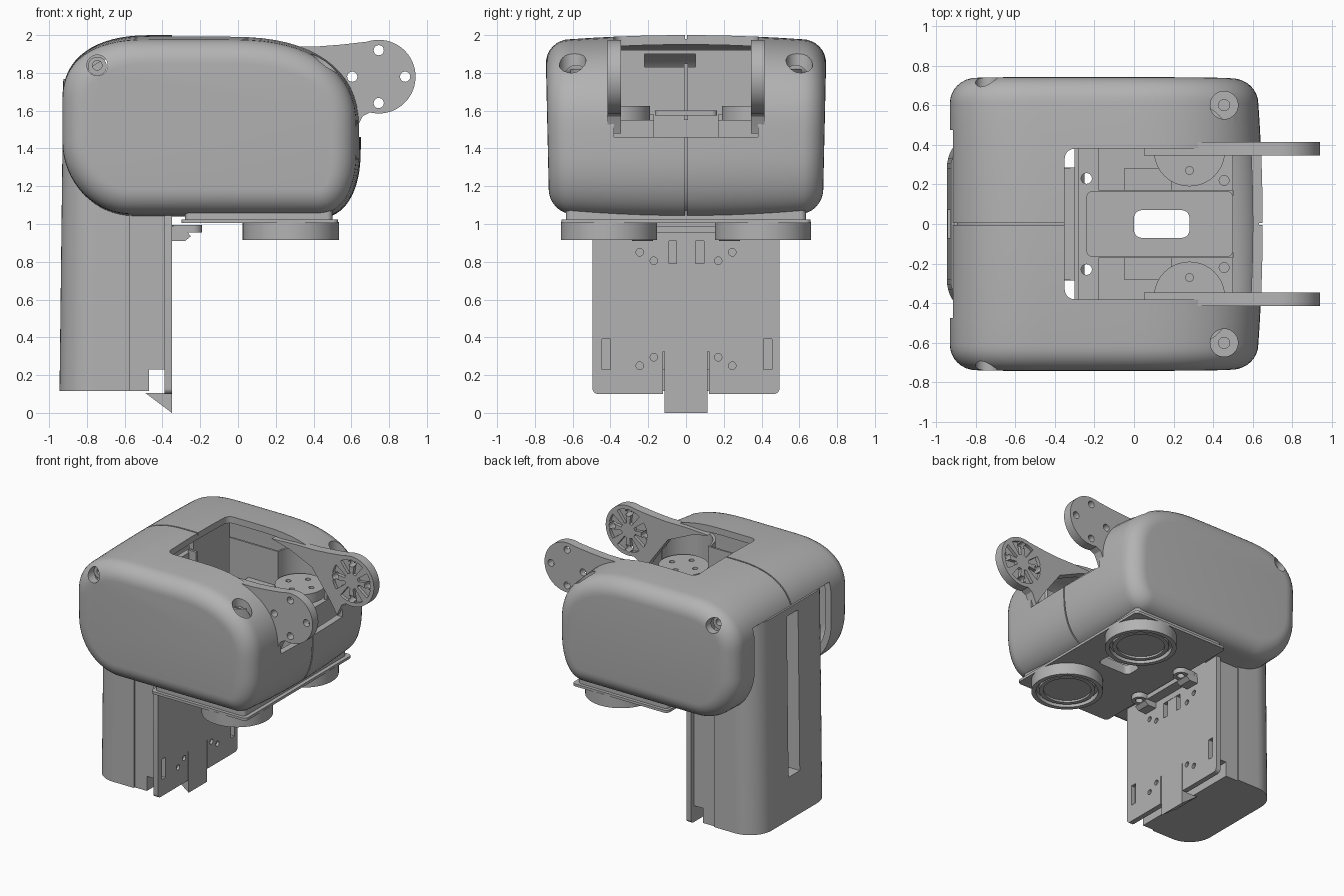
import bpy, bmesh, math

cube = bpy.data.objects.get("Cube")
if cube:
    bpy.data.objects.remove(cube, do_unlink=True)

grey = bpy.data.materials.new("plain grey")
grey.use_nodes = True
colour = (0.45, 0.45, 0.45, 1)
grey.diffuse_color = colour
grey.node_tree.nodes["Principled BSDF"].inputs["Base Color"].default_value = colour


def finish(name, bm):
    bmesh.ops.recalc_face_normals(bm, faces=bm.faces)
    mesh = bpy.data.meshes.new(name)
    bm.to_mesh(mesh)
    bm.free()
    mesh.materials.append(grey)
    obj = bpy.data.objects.new(name, mesh)
    bpy.context.collection.objects.link(obj)
    return obj


def place(axis, u, v, w):
    return {"x": (w, u, v), "y": (u, w, v), "z": (u, v, w)}[axis]


def prism(name, axis, lo, hi, *outlines):
    """Straight extrusion of one or more outlines along an axis."""
    bm = bmesh.new()
    for pts in outlines:
        a = [bm.verts.new(place(axis, u, v, lo)) for u, v in pts]
        b = [bm.verts.new(place(axis, u, v, hi)) for u, v in pts]
        bm.faces.new(a)
        bm.faces.new(b)
        for i in range(len(pts)):
            j = (i + 1) % len(pts)
            bm.faces.new((a[i], a[j], b[j], b[i]))
    return finish(name, bm)


def arc(cx, cy, r, start, end, n=12):
    angles = [math.radians(start + (end - start) * i / n) for i in range(n + 1)]
    return [(cx + r * math.cos(t), cy + r * math.sin(t)) for t in angles]


def circle(cx, cy, r, n=40):
    return arc(cx, cy, r, 0, 360, n)[:-1]


def rect(u0, u1, v0, v1, r=0):
    if not r:
        return [(u0, v0), (u1, v0), (u1, v1), (u0, v1)]
    return (arc(u1 - r, v1 - r, r, 0, 90, 8) + arc(u0 + r, v1 - r, r, 90, 180, 8)
            + arc(u0 + r, v0 + r, r, 180, 270, 8) + arc(u1 - r, v0 + r, r, 270, 360, 8))


def box(name, x0, x1, y0, y1, z0, z1):
    return prism(name, "z", z0, z1, rect(x0, x1, y0, y1))


def cut(obj, *cutters):
    for cutter in cutters:
        cutter.hide_render = True
        mod = obj.modifiers.new("cut", "BOOLEAN")
        mod.object, mod.operation, mod.solver = cutter, "DIFFERENCE", "EXACT"
        bpy.context.view_layer.objects.active = obj
        bpy.ops.object.modifier_apply(modifier=mod.name)
        bpy.data.objects.remove(cutter, do_unlink=True)
    return obj


def shell_section(inset, bow):
    """Side outline from four squarish corners; the rear edge does not bow."""
    pts = []
    corners = [(-0.05, 1.5, 0.7, 0.5, 0, 2.4), (-0.45 - bow, 1.65, 0.48, 0.35, 90, 2.4),
               (-0.54 - bow, 1.44, 0.39, 0.41, 180, 2), (0.42, 1.4, 0.23, 0.37, 270, 2.3)]
    for cx, cz, rx, rz, start, power in corners:
        for u, v in arc(0, 0, 1, start, start + 90, 16):
            u = math.copysign(abs(u) ** (2 / power), u)
            v = math.copysign(abs(v) ** (2 / power), v)
            pts.append((cx + (rx - inset - bow) * u, cz + (rz - inset - bow) * v))
    return pts


def shell_loft(name, wall):
    """Bowed sections across the width with rounded ends."""
    half = [(0.615 * t, 0, 0.022 * t * t) for t in (0, 0.2, 0.4, 0.6, 0.8, 1)]
    half += [(0.615 + 0.13 * math.sin(t), 0.13 * (1 - math.cos(t)), 0.022)
             for t in [math.pi / 2 * k / 8 for k in range(1, 9)]]
    stations = [(-y, i, b) for y, i, b in reversed(half[1:])] + half
    bm = bmesh.new()
    rings = []
    for y, inset, bow in stations:
        y *= 1 - wall / 0.745
        rings.append([bm.verts.new((x, y * (0.97 + 0.03 * (z - 1)), z))
                      for x, z in shell_section(inset + wall, bow)])
    for a, b in zip(rings, rings[1:]):
        for i in range(len(a)):
            j = (i + 1) % len(a)
            bm.faces.new((a[i], a[j], b[j], b[i]))
    bm.faces.new(rings[0])
    bm.faces.new(rings[-1])
    bmesh.ops.remove_doubles(bm, verts=bm.verts, dist=0.0002)
    return finish(name, bm)


# Hollow outer shell with a shallow seam, the top opening and recesses
seam = cut(box("seam", -1.2, 1.2, -0.005, 0.005, 0.8, 2.5), shell_loft("seam_core", 0.02))
shell = cut(
    shell_loft("outer_shell", 0), seam,
    shell_loft("hollow", 0.05),
    prism("opening", "z", 1.46, 2.5, rect(-0.35, 1.2, -0.38, 0.38, 0.05)),
    box("floor_opening", -0.35, 0.5, -0.38, 0.38, 0.9, 1.3),
    box("spine_gap", -1.2, -0.6, -0.475, 0.475, 0.8, 1.77))
for s in (-1, 1):
    lo, hi = sorted((s * 0.64, s * 0.9))
    cut(shell, prism("side_recess", "y", lo, hi, circle(-0.745, 1.84, 0.055)),
        prism("top_recess", "z", 1.68, 2.3, circle(0.455, s * 0.6, 0.07)))

# Screw posts sitting in the recesses
for s, side in ((-1, "right"), (1, "left")):
    lo, hi = sorted((s * 0.45, s * 0.655))
    post = prism("side_screw_" + side, "y", lo, hi, circle(-0.745, 1.835, 0.05))
    lo, hi = sorted((s * 0.6, s * 0.8))
    cut(post, prism("bore", "y", lo, hi, circle(-0.745, 1.84, 0.025)))
    post = prism("top_screw_" + side, "z", 1.3, 1.69, circle(0.455, s * 0.6, 0.07))
    cut(post, prism("bore", "z", 1.62, 1.8, circle(0.455, s * 0.6, 0.028)))

# Arms with a round horn mount
tip = (0.745, 1.78)
outline = [(0.05, 1.93), (0.25, 1.94), (0.42, 1.94), (0.55, 1.95)]
outline += arc(*tip, 0.195, 108, -104, 40)
outline += [(0.66, 1.57), (0.64, 1.53), (0.62, 1.48), (0.56, 1.58), (0.4, 1.8), (0.2, 1.89)]
for s, side in ((-1, "right"), (1, "left")):
    lo, hi = sorted((s * 0.345, s * 0.415))
    arm = prism("arm_" + side, "y", lo, hi, outline)
    holes = [circle(u, v, 0.027, 20) for u, v in circle(*tip, 0.14, 4)]
    wedges = [arc(*tip, 0.165, a - 13, a + 13, 6) + arc(*tip, 0.06, a + 10, a - 10, 4)
              for a in [22.5 + 45 * k for k in range(8)]]
    lo, hi = sorted((s * 0.3, s * 0.37))
    cut(arm, prism("holes", "y", -0.5, 0.5, *holes), prism("pockets", "y", lo, hi, *wedges))

# Servos, horns and the curved walls around them
for s, side in ((-1, "right"), (1, "left")):
    lo, hi = sorted((s * 0.17, s * 0.62))
    servo = box("servo_" + side, -0.18, 0.5, lo, hi, 1.08, 1.55)
    cut(servo, prism("hole", "z", 1.4, 1.7, circle(0.455, s * 0.22, 0.025, 20)))
    lo, hi = sorted((s * 0.17, s * 0.28))
    box("servo_cap_" + side, -0.05, 0.19, lo, hi, 1.54, 1.58)
    horn = prism("servo_horn_" + side, "z", 1.54, 1.625, circle(0.28, s * 0.37, 0.18))
    bores = [circle(u, v, 0.02, 16) for u, v in circle(0.28, s * 0.37, 0.1, 4)]
    cut(horn, prism("bores", "z", 1.58, 1.7, *bores))
    path = ([(-0.35, 0.385)] + arc(0.28, 0.385, 0.2, 180, 0, 24)
            + arc(0.28, 0.4, 0.212, 0, 180, 24) + [(-0.35, 0.4)])
    prism("horn_wall_" + side, "z", 1.5, 1.82, [(x, s * y) for x, y in path])

# Deck between the servos
cut(prism("centre_deck", "z", 1.575, 1.6, rect(-0.24, 0.5, -0.165, 0.165, 0.03)),
    prism("slot", "z", 1.4, 1.8, rect(0, 0.28, -0.07, 0.07, 0.04)))

# Rear wall inside the opening
cut(box("inner_bulkhead", -0.46, -0.42, -0.5, 0.5, 1.1, 1.92),
    box("window", -0.6, -0.3, -0.22, 0.05, 1.83, 1.9))
box("bulkhead_rib", -0.43, -0.36, -0.01, 0.01, 1.55, 1.85)

# Base plates with a slot and mounting holes
for name, x0, x1, w, z0, z1 in (("upper_base_plate", -0.28, 0.5, 0.635, 1.025, 1.08),
                                ("lower_base_plate", -0.3, 0.53, 0.66, 1.005, 1.025)):
    plate = prism(name, "z", z0, z1, rect(x0, x1, -w, w, 0.03))
    cut(plate, prism("slot", "z", 0.8, 1.3, rect(0, 0.28, -0.07, 0.07, 0.04)),
        prism("holes", "z", 0.8, 1.3, circle(-0.24, 0.23, 0.027), circle(-0.24, -0.23, 0.027)))

# Round cups under the base
cup = [(0, 0.94), (0.17, 0.94), (0.17, 0.925), (0.2, 0.925), (0.2, 0.95),
       (0.222, 0.95), (0.222, 0.915), (0.255, 0.915), (0.255, 1.01), (0, 1.01)]
for s, side in ((-1, "right"), (1, "left")):
    bm = bmesh.new()
    ring = [bm.verts.new((0.28 + r, s * 0.408, z)) for r, z in cup]
    edges = [bm.edges.new(pair) for pair in zip(ring, ring[1:])]
    bmesh.ops.spin(bm, geom=ring + edges, cent=(0.28, s * 0.408, 0), axis=(0, 0, 1),
                   angle=math.tau, steps=64, use_merge=True)
    bmesh.ops.remove_doubles(bm, verts=bm.verts, dist=0.0005)
    finish("base_cup_" + side, bm)

# Rear spine, slightly tapered, with a cable slot
spine = prism("spine", "z", 0.115, 1.768,
              [(-0.575, -0.472), (-0.575, 0.472)] + arc(-0.755, 0.282, 0.19, 90, 180)
              + arc(-0.755, -0.282, 0.19, 180, 270))
for v in spine.data.vertices:
    if v.co.z > 1 and v.co.x < -0.6:
        v.co.x += 0.02
cut(spine, box("cable_slot", -1.2, -0.7, -0.07, 0.07, 0.45, 1.71))
box("spine_side_panel", -0.58, -0.385, -0.46, 0.46, 0.23, 1.1)
box("spine_foot", -0.58, -0.47, -0.46, 0.46, 0.115, 0.24)

# Mounting board with its holes and windows
board = prism("mounting_board", "x", -0.39, -0.35, rect(-0.495, 0.495, 0.1, 1.1, 0.03))
dots = [circle(s * y, z, 0.02, 20) for s in (-1, 1)
        for y, z in ((0.245, 0.85), (0.17, 0.805), (0.17, 0.295), (0.245, 0.25))]
cut(board, prism("dots", "x", -0.37, 0, *dots),
    prism("windows", "x", -0.385, 0, rect(-0.09, 0.095, 0.79, 0.91),
          rect(-0.445, -0.4, 0.23, 0.39), rect(0.41, 0.455, 0.23, 0.39)),
    box("tongue_gap", -0.6, 0, -0.122, 0.122, 0, 0.325))
box("window_bar", -0.386, -0.352, -0.05, 0.05, 0.79, 0.91)
prism("latch_tongue", "y", -0.113, 0.113,
      [(-0.49, 0.105), (-0.35, 0), (-0.35, 0.33), (-0.385, 0.33), (-0.385, 0.105)])

# Bracket joining board and base
box("bracket", -0.36, -0.27, -0.28, 0.28, 0.955, 0.99)
for s, side in ((-1, "right"), (1, "left")):
    v0, v1 = s * 0.23 - 0.055, s * 0.23 + 0.055
    ear = prism("bracket_ear_" + side, "z", 0.955, 0.995, rect(-0.36, -0.19, v0, v1, 0.05))
    cut(ear, prism("hole", "z", 0.8, 1.1, circle(-0.24, s * 0.23, 0.027)))
    prism("bracket_foot_" + side, "y", v0, v1,
          [(-0.36, 0.91), (-0.28, 0.91), (-0.25, 0.935), (-0.27, 0.96), (-0.36, 0.96)])

# Smooth shading with sharp edges kept
bpy.ops.object.select_all(action="DESELECT")
for obj in bpy.context.scene.objects:
    if obj.type == "MESH":
        obj.select_set(True)
        bpy.context.view_layer.objects.active = obj
bpy.ops.object.shade_smooth_by_angle(angle=math.radians(30))
